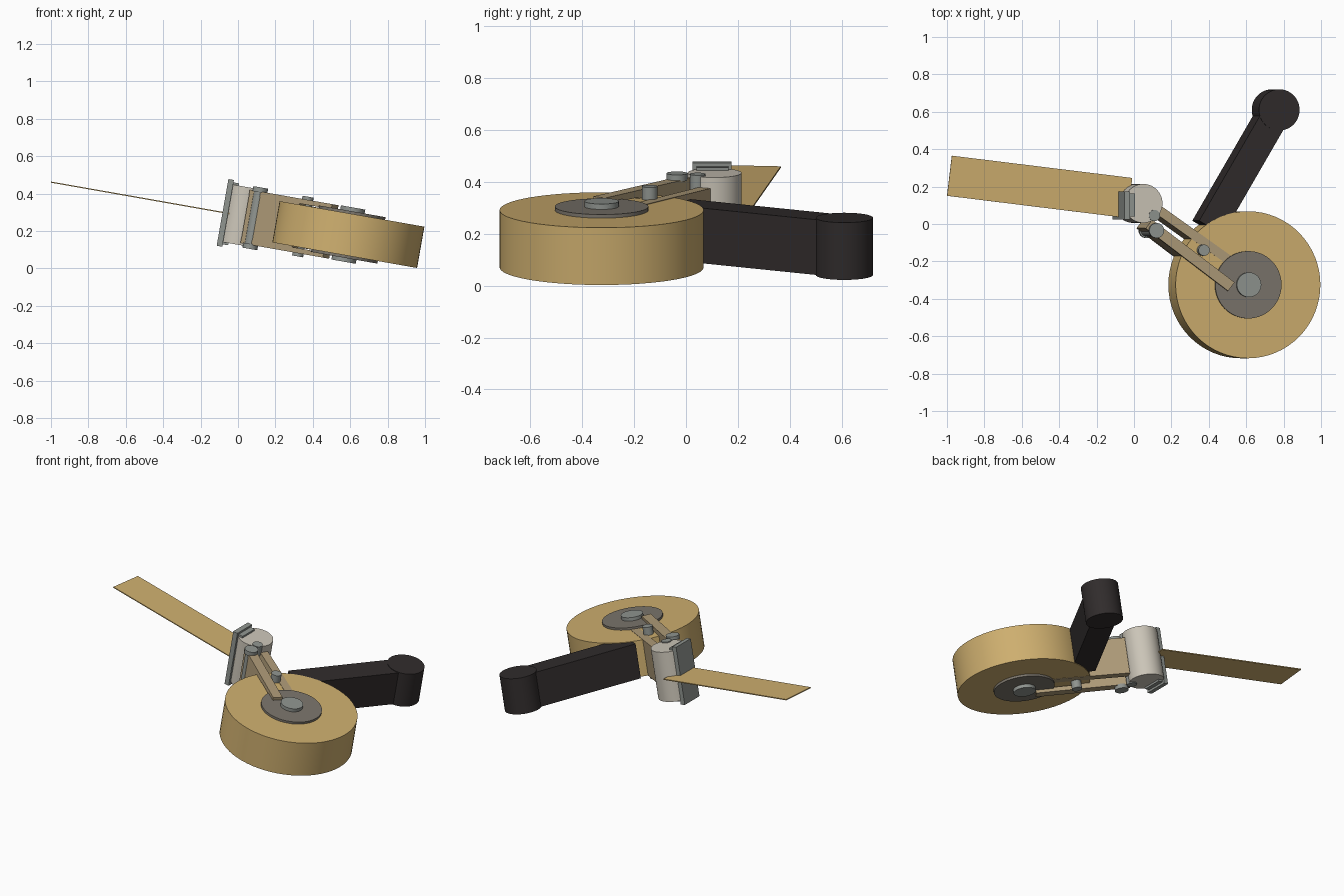
import bpy
from math import radians, atan2, hypot
from mathutils import Matrix

if "Cube" in bpy.data.objects:
    bpy.data.objects.remove(bpy.data.objects["Cube"])

# Whole dispenser leans about y; local origin is the centre of the tape roll
TILT = Matrix.Translation((0.59, -0.325, 0.181)) @ Matrix.Rotation(radians(10), 4, 'Y')


def material(name, rgb):
    m = bpy.data.materials.new(name)
    m.diffuse_color = (*rgb, 1)
    m.use_nodes = True
    m.node_tree.nodes["Principled BSDF"].inputs["Base Color"].default_value = m.diffuse_color
    return m


GOLD = material("gold_tape", (0.62, 0.43, 0.16))
BLACK = material("black_grip", (0.03, 0.025, 0.025))
TAN = material("tan_frame", (0.43, 0.33, 0.19))
CORE = material("core_grey", (0.20, 0.18, 0.15))
PALE = material("pale_roller", (0.60, 0.56, 0.48))
METAL = material("metal", (0.28, 0.30, 0.28))


def finish(name, mat, local):
    ob = bpy.context.object
    ob.name = name
    ob.data.materials.append(mat)
    ob.matrix_world = TILT @ local
    return ob


def cylinder(name, u, v, r, w0, w1, mat):
    bpy.ops.mesh.primitive_cylinder_add(vertices=64, radius=r, depth=w1 - w0)
    bpy.ops.object.shade_smooth_by_angle()
    return finish(name, mat, Matrix.Translation((u, v, (w0 + w1) / 2)))


def bar(name, a, b, width, w0, w1, mat):
    """Box running from plan point a to plan point b."""
    dx, dy = b[0] - a[0], b[1] - a[1]
    bpy.ops.mesh.primitive_cube_add(size=1)
    size = Matrix.Diagonal((hypot(dx, dy), width, w1 - w0, 1))
    bpy.context.object.data.transform(size)
    place = Matrix.Translation(((a[0] + b[0]) / 2, (a[1] + b[1]) / 2, (w0 + w1) / 2))
    return finish(name, mat, place @ Matrix.Rotation(atan2(dy, dx), 4, 'Z'))


# Tape roll
cylinder("tape_roll", 0, 0, 0.393, -0.112, 0.112, GOLD)

# Handle bar with rounded end post
bar("handle_bar", (-0.20, 0.305), (0.17, 0.935), 0.148, -0.108, 0.108, BLACK)
cylinder("handle_end", 0.17, 0.935, 0.11, -0.112, 0.112, BLACK)

# Frame walls between the roll and the roller
bar("back_wall", (-0.482, 0.398), (-0.107, 0.135), 0.05, -0.114, 0.114, TAN)
bar("front_wall", (-0.543, 0.325), (-0.27, 0.12), 0.055, -0.12, 0.12, TAN)

# Parts repeated on the top and bottom faces
for side, s in (("top", 1), ("bottom", -1)):
    def span(a, b):
        return sorted((a * s, b * s))
    bar(side + "_arm", (-0.543, 0.325), (-0.096, -0.01), 0.058, *span(0.118, 0.145), TAN)
    cylinder(side + "_core_disc", 0, 0, 0.18, *span(0.10, 0.126), CORE)
    cylinder(side + "_hub", 0, 0, 0.066, *span(0.12, 0.147), METAL)
    cylinder(side + "_arm_bolt", -0.247, 0.185, 0.03, *span(0.10, 0.162), METAL)
    cylinder(side + "_guide_bolt", -0.516, 0.37, 0.03, *span(0.10, 0.162), METAL)
    cylinder(side + "_guide_rod_head", -0.505, 0.29, 0.04, *span(0.14, 0.167), METAL)

# Guide rod and pale roller
cylinder("guide_rod", -0.505, 0.29, 0.032, -0.15, 0.15, METAL)
cylinder("roller", -0.576, 0.435, 0.104, -0.156, 0.156, PALE)

# Cutting blade and its backing plate
bar("blade", (-0.668, 0.35), (-0.668, 0.50), 0.03, -0.181, 0.181, METAL)
bar("blade_backing", (-0.638, 0.365), (-0.638, 0.488), 0.03, -0.168, 0.168, METAL)

# Free strip of tape
bar("tape_strip", (-1.601, 0.583), (-0.622, 0.464), 0.216, -0.003, 0.003, GOLD)
